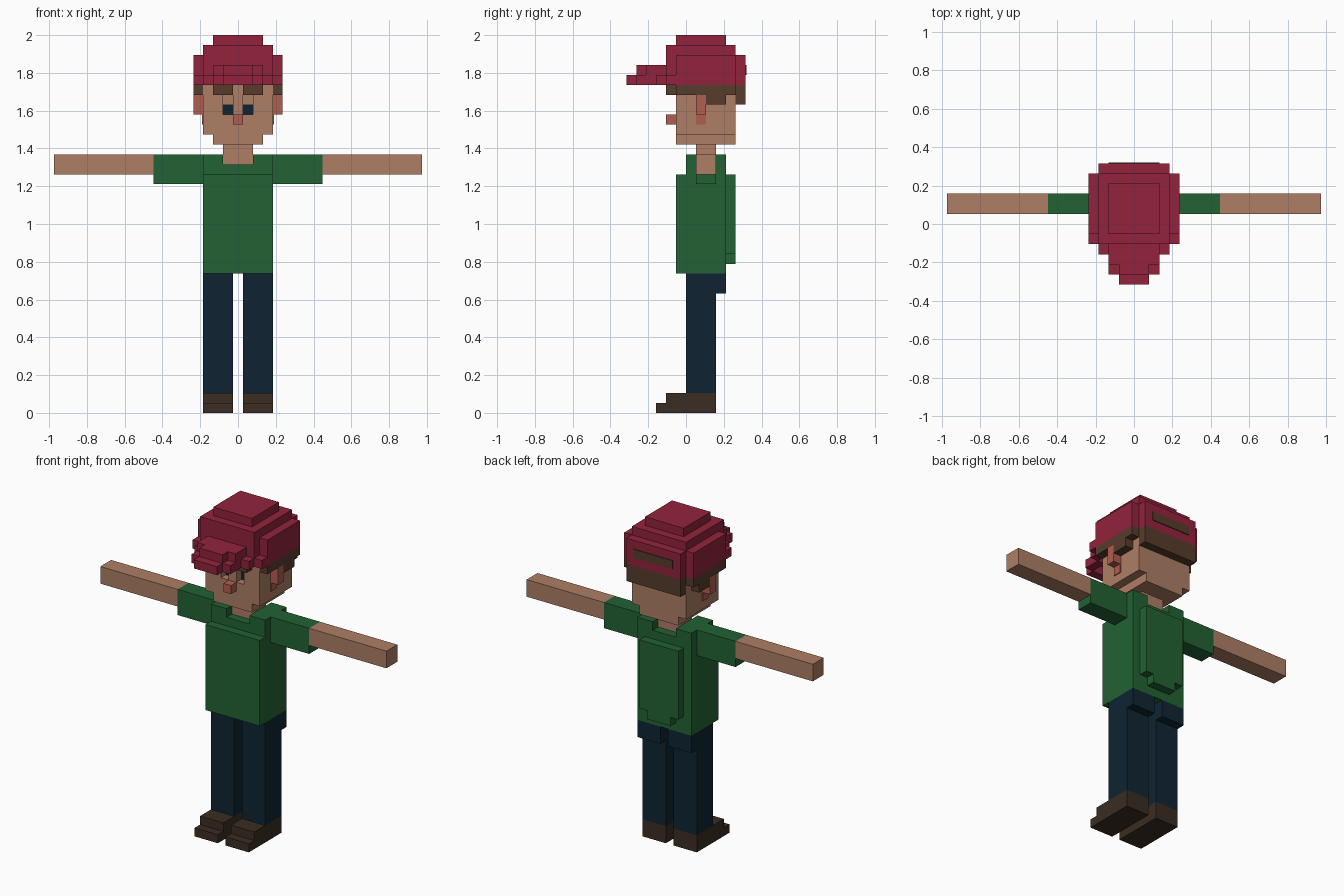
import bpy
import bmesh

if "Cube" in bpy.data.objects:
    bpy.data.objects.remove(bpy.data.objects["Cube"])

V = 2 / 38  # size of one cube of the block grid


def material(name, rgb):
    m = bpy.data.materials.new(name)
    m.diffuse_color = (*rgb, 1)
    m.use_nodes = True
    m.node_tree.nodes["Principled BSDF"].inputs["Base Color"].default_value = m.diffuse_color
    return m


def srgb(h):
    c = [int(h[i:i + 2], 16) / 255 for i in (0, 2, 4)]
    return [((x + 0.055) / 1.055) ** 2.4 if x > 0.04 else x / 12.92 for x in c]


SKIN = material("skin", srgb("AE7E64"))
PINK = material("flushed_skin", srgb("B05E50"))
RED = material("cap_red", srgb("93233C"))
GREEN = material("shirt_green", srgb("226234"))
NAVY = material("navy", srgb("0E2432"))
HAIR = material("hair_brown", srgb("573C2C"))
SHOE = material("shoe_brown", srgb("3A2D22"))


def blocks(name, mat, boxes, mirror=False):
    """Boxes (x0, x1, y0, y1, z0, z1) in grid units, optionally mirrored in x."""
    bm = bmesh.new()
    if mirror:
        boxes = boxes + [(-b[1], -b[0], *b[2:]) for b in boxes]
    for x0, x1, y0, y1, z0, z1 in boxes:
        cube = bmesh.ops.create_cube(bm, size=1)["verts"]
        for v in cube:
            v.co = ((x1 if v.co.x > 0 else x0) * V,
                    (y1 if v.co.y > 0 else y0) * V,
                    (z1 if v.co.z > 0 else z0) * V)
    mesh = bpy.data.meshes.new(name)
    bm.to_mesh(mesh)
    bm.free()
    mesh.materials.append(mat)
    obj = bpy.data.objects.new(name, mesh)
    bpy.context.collection.objects.link(obj)
    return obj


P = 0.1  # thickness of painted plates in grid units

# Legs with seat blocks, and stepped shoes
blocks("trousers", NAVY, [(.5, 3.5, 0, 3, 2, 14), (.5, 3.5, 3, 4, 12, 14)], True)
blocks("shoes", SHOE, [(.5, 3.5, -2, 3, 0, 2), (.5, 3.5, -3, -2, 0, 1)], True)

# Shirt: body, chest plate, back plate with a narrower hem, shoulders
blocks("shirt", GREEN, [(-3.5, 3.5, 0, 4, 14, 25), (-2.5, 2.5, -1, 0, 14, 24),
                        (-2.5, 2.5, 4, 5, 16, 24), (-1.5, 1.5, 4, 5, 15, 16)])
blocks("shirt_hem", GREEN, [(-3.5, 3.5, -1, 0, 14, 24)])
blocks("shoulders", GREEN, [(1.5, 3.5, 0, 4, 25, 26)], True)
blocks("sleeves", GREEN, [(3.5, 8.5, 1, 3, 23, 26)], True)
blocks("arms", SKIN, [(8.5, 18.5, 1, 3, 24, 26)], True)

# Neck and head; the face leaves open eye sockets
blocks("neck", SKIN, [(-1.5, 1.5, 1, 3, 25, 27)])
blocks("head", SKIN, [(-2.5, 2.5, -1, 5, 27, 28), (-3.5, 3.5, 0, 5, 28, 33),
                      (-3.5, 3.5, -1, 0, 28, 30), (-3.5, 3.5, -1, 0, 32, 33),
                      (-.5, .5, -1, 0, 30, 32)])
blocks("cheeks", SKIN, [(1.5, 3.5, -1, 0, 30, 32)], True)
blocks("eyes", NAVY, [(.5, 1.5, -P, 0, 30, 31)], True)
blocks("nose", PINK, [(-.5, .5, -2, -1, 29, 30)])
blocks("ears", PINK, [(3.5, 4.5, 1, 2, 30, 32), (3.5, 3.5 + P, 1, 2, 29, 30)], True)

# Hair under the cap, brows
blocks("brows", HAIR, [(.5, 2.5, -2, -1, 32, 33)], True)
blocks("side_hair", HAIR, [(3.5, 4.5, -1, 5, 32, 33), (3.5, 4.5, 2, 4, 31, 32)], True)
blocks("back_hair", HAIR, [(-3.5, 3.5, 5, 6, 31, 33)])

# Cap crown in steps, with a strap gap at the back
blocks("cap_crown", RED, [(-4.5, 4.5, -1, 5, 33, 36), (-3.5, 3.5, -2, 6, 33, 36),
                          (-3.5, 3.5, -2, 5, 36, 37), (-2.5, 2.5, -1, 4, 37, 38)])
blocks("cap_corners", RED, [(3.5, 4.5, -2, -1, 33, 34)], True)
blocks("cap_strap_gap", HAIR, [(-2.5, 2.5, 6, 6 + P, 34, 35)])

# Arched brim: raised middle, lowered sides and tip
blocks("cap_brim", RED, [(-2.5, 2.5, -4, -2, 34, 35), (-1.5, 1.5, -5, -4, 34, 35),
                         (-1.5, 1.5, -6, -5, 33, 34)])
blocks("brim_sides", RED, [(2.5, 3.5, -3, -2, 33, 34), (1.5, 2.5, -5, -3, 33, 34)], True)
